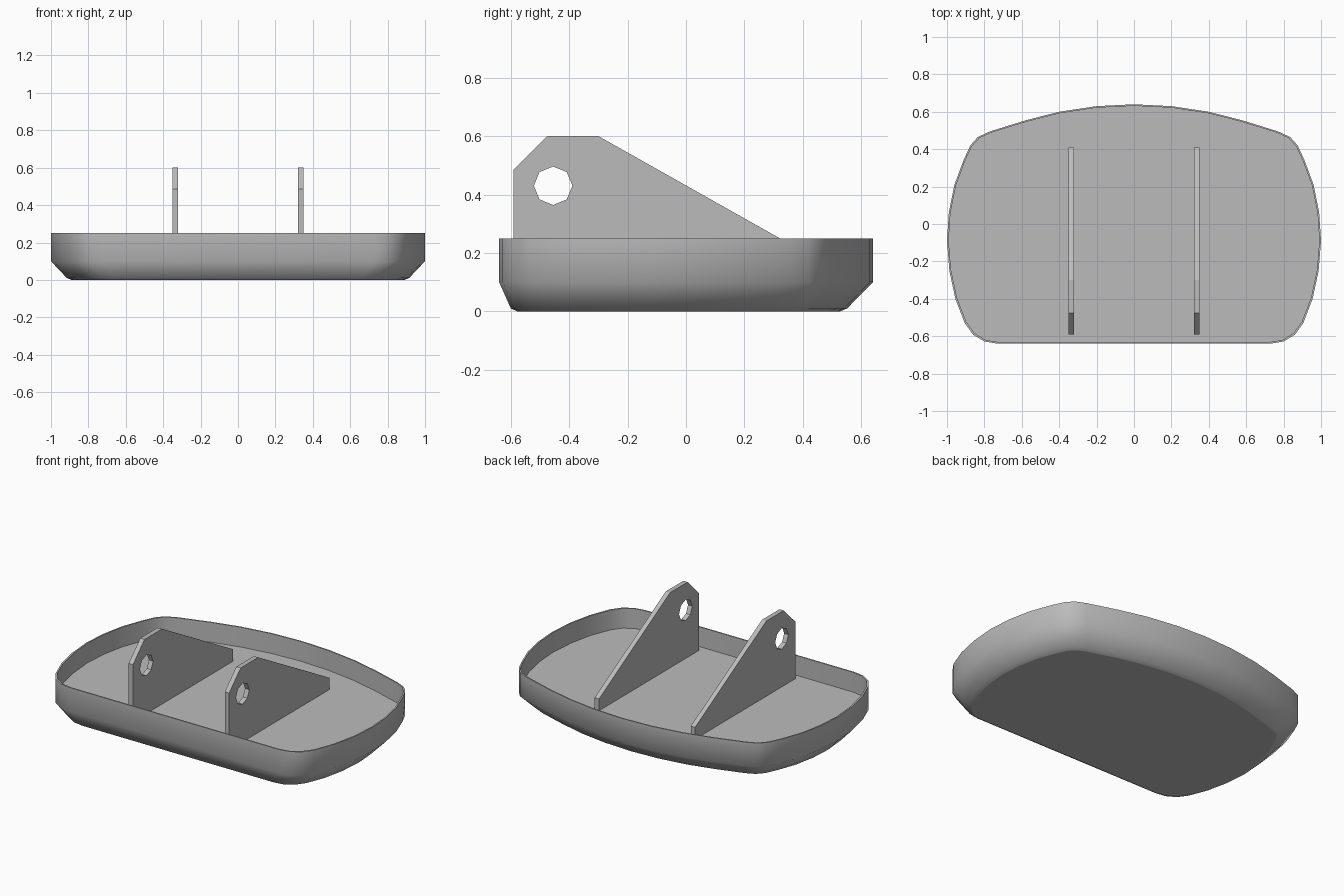
import bpy, bmesh, math
from mathutils import Vector

if "Cube" in bpy.data.objects:
    bpy.data.objects.remove(bpy.data.objects["Cube"])

grey = bpy.data.materials.new("plain_grey")
grey.diffuse_color = (0.5, 0.5, 0.5, 1)
grey.use_nodes = True
grey.node_tree.nodes["Principled BSDF"].inputs["Base Color"].default_value = grey.diffuse_color


def add_object(name, bm):
    bmesh.ops.recalc_face_normals(bm, faces=bm.faces[:])
    mesh = bpy.data.meshes.new(name)
    bm.to_mesh(mesh)
    bm.free()
    mesh.materials.append(grey)
    ob = bpy.data.objects.new(name, mesh)
    bpy.context.collection.objects.link(ob)
    return ob


# Tray outline: right half from front to back, mirrored for the left half
half = [(0.73, -0.64), (0.80, -0.628), (0.86, -0.592), (0.905, -0.53),
        (0.955, -0.40), (0.987, -0.25), (1.0, -0.09), (0.99, 0.06),
        (0.96, 0.21), (0.91, 0.345), (0.875, 0.42), (0.835, 0.465),
        (0.77, 0.495), (0.58, 0.554), (0.40, 0.60), (0.20, 0.63), (0, 0.64)]
outline = half + [(-x, y) for x, y in reversed(half[:-1])]

# Tray sections: z, x scale, y scale, y shift
sections = [(0.0, 0.89, 0.865, -0.025), (0.01, 0.915, 0.90, -0.024),
            (0.10, 1, 1, 0), (0.25, 1, 1, 0),
            (0.25, 0.991, 0.987, 0), (0.125, 0.991, 0.987, 0)]
bm = bmesh.new()
rings = [[bm.verts.new((x * sx, y * sy + dy, z)) for x, y in outline]
         for z, sx, sy, dy in sections]
n = len(outline)
for a, b in zip(rings, rings[1:]):
    for i in range(n):
        j = (i + 1) % n
        bm.faces.new((a[i], a[j], b[j], b[i])).smooth = True
bm.faces.new(rings[0][::-1])   # underside
bm.faces.new(rings[-1])        # inner floor
bmesh.ops.recalc_face_normals(bm, faces=bm.faces[:])
for e in bm.edges:
    e.smooth = e.calc_face_angle(0) < math.radians(50)
add_object("tray", bm)

# Pair of hinge brackets: flat plate with an eight-sided hole, mirrored
plate = [(-0.59, 0.12), (-0.59, 0.485), (-0.475, 0.60), (-0.30, 0.60),
         (0.41, 0.20), (0.41, 0.12)]
hole = [(-0.455 + 0.066 * math.cos(k * math.pi / 4),
         0.43 + 0.066 * math.sin(k * math.pi / 4)) for k in range(8)]
bm = bmesh.new()
edges = []
for loop in (plate, hole):
    vs = [bm.verts.new((0.336, y, z)) for y, z in loop]
    edges += [bm.edges.new((vs[i], vs[(i + 1) % len(vs)])) for i in range(len(vs))]
bmesh.ops.triangle_fill(bm, edges=edges, use_beauty=True, normal=Vector((1, 0, 0)))
brackets = add_object("hinge_brackets", bm)
solid = brackets.modifiers.new("thickness", 'SOLIDIFY')
solid.thickness = 0.03
solid.offset = 0
brackets.modifiers.new("other_side", 'MIRROR')
